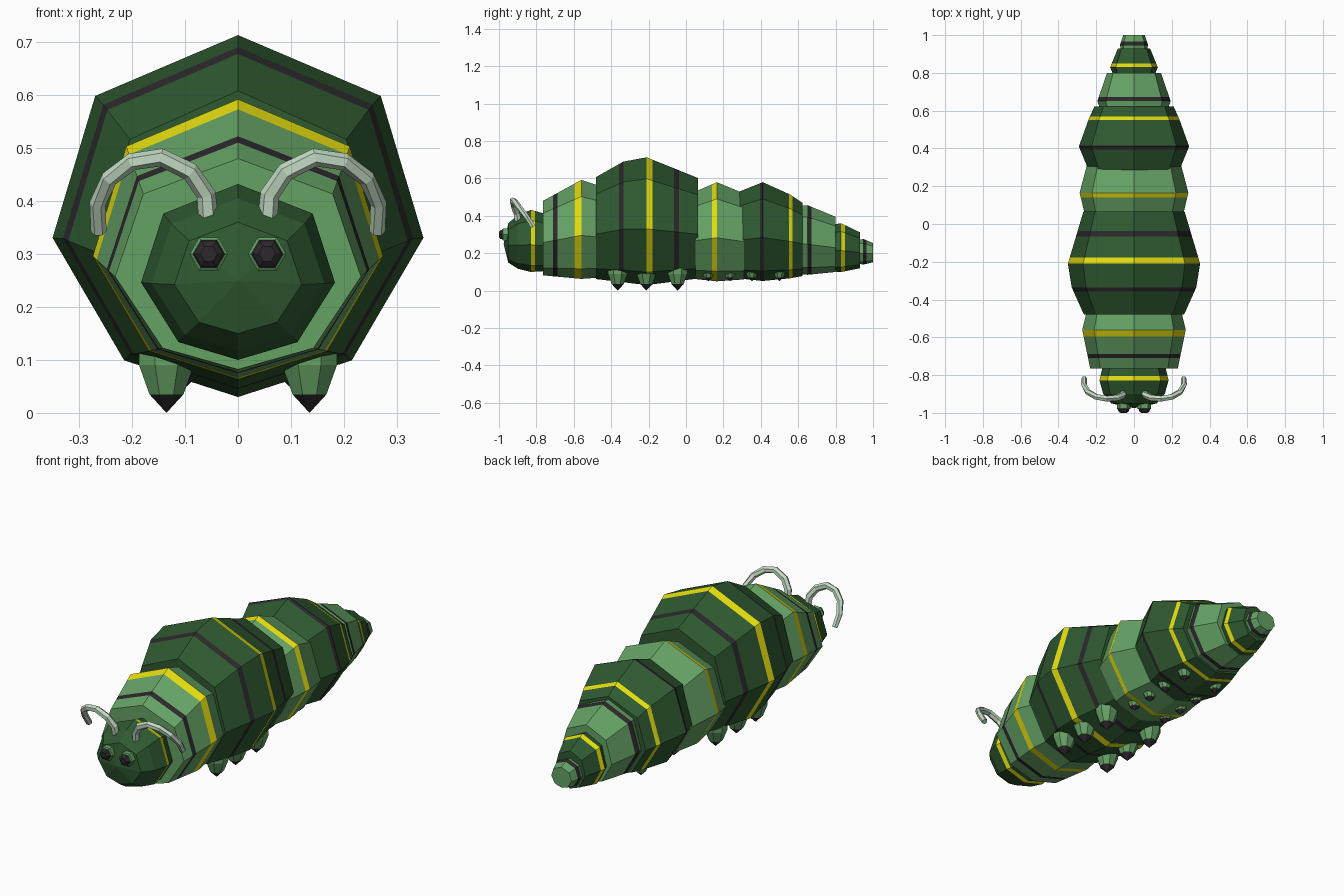
import bpy, bmesh, math
from mathutils import Vector

if "Cube" in bpy.data.objects:
    bpy.data.objects.remove(bpy.data.objects["Cube"])


def material(name, rgb):
    m = bpy.data.materials.new(name)
    m.diffuse_color = (*rgb, 1)
    m.use_nodes = True
    m.node_tree.nodes["Principled BSDF"].inputs["Base Color"].default_value = m.diffuse_color
    return m


DARK, LIGHT, YELLOW, BLACK, PALE = range(5)
MATS = [material("dark green", (0.028, 0.100, 0.030)),
        material("light green", (0.130, 0.360, 0.130)),
        material("yellow", (0.78, 0.72, 0.005)),
        material("charcoal", (0.024, 0.021, 0.024)),
        material("pale green", (0.56, 0.72, 0.56))]


def loft(name, rings, colours, cap_colours=None):
    """Skin a list of rings (a one-point ring closes to a tip); colours is one entry per band."""
    bm = bmesh.new()
    loops = [[bm.verts.new(p) for p in r] for r in rings]
    for a, b, c in zip(loops, loops[1:], colours):
        n = max(len(a), len(b))
        for i in range(n):
            j = (i + 1) % n
            if len(a) == 1:
                f = bm.faces.new((a[0], b[i], b[j]))
            elif len(b) == 1:
                f = bm.faces.new((a[i], b[0], a[j]))
            else:
                f = bm.faces.new((a[i], b[i], b[j], a[j]))
            f.material_index = c
    caps = cap_colours or (colours[0], colours[-1])
    for l, c in zip((loops[0], loops[-1]), caps):
        if len(l) > 1:
            bm.faces.new(l).material_index = c
    bmesh.ops.recalc_face_normals(bm, faces=bm.faces)
    me = bpy.data.meshes.new(name)
    bm.to_mesh(me)
    bm.free()
    for m in MATS:
        me.materials.append(m)
    ob = bpy.data.objects.new(name, me)
    bpy.context.collection.objects.link(ob)
    return ob


def body_ring(y, top, bot, w):
    """Eight-sided body section with a corner at top, bottom and each side."""
    if w == 0:
        return [(0, y, top)]
    cz = bot + 0.44 * (top - bot)
    up, dn = top - cz, cz - bot
    half = [(0, top), (0.77 * w, cz + 0.70 * up), (w, cz), (0.614 * w, cz - 0.77 * dn), (0, bot)]
    return [(x, y, z) for x, z in half] + [(-x, y, z) for x, z in half[3:0:-1]]


def segment(name, base, stations, stripes):
    """Body segment from (y, top, bottom, half width) stations, cut at stripe edges."""
    def sample(y):
        for a, b in zip(stations, stations[1:]):
            if a[0] <= y <= b[0]:
                t = (y - a[0]) / (b[0] - a[0])
                return [p + (q - p) * t for p, q in zip(a, b)]
    ys = sorted({s[0] for s in stations} | {e for s in stripes for e in s[:2]})
    cols = []
    for a, b in zip(ys, ys[1:]):
        mid = (a + b) / 2
        cols.append(next((c for lo, hi, c in stripes if lo < mid < hi), base))
    loft(name, [body_ring(*sample(y)) for y in ys], cols)


# Head and body segments, front to back
segment("head", DARK,
        [(-0.975, 0.25, 0.25, 0), (-0.95, 0.36, 0.15, 0.12), (-0.90, 0.405, 0.118, 0.163),
         (-0.828, 0.432, 0.10, 0.183), (-0.75, 0.41, 0.105, 0.165)],
        [(-0.828, -0.806, YELLOW)])
segment("neck_segment", LIGHT,
        [(-0.765, 0.48, 0.082, 0.232), (-0.56, 0.592, 0.063, 0.274), (-0.46, 0.56, 0.07, 0.25)],
        [(-0.71, -0.688, BLACK), (-0.595, -0.56, YELLOW)])
segment("large_segment", DARK,
        [(-0.48, 0.608, 0.062, 0.265), (-0.335, 0.69, 0.045, 0.33),
         (-0.21, 0.713, 0.03, 0.35), (0.065, 0.602, 0.065, 0.268)],
        [(-0.357, -0.335, BLACK), (-0.21, -0.178, YELLOW), (-0.065, -0.038, BLACK)])
segment("middle_segment", LIGHT,
        [(0.05, 0.53, 0.062, 0.26), (0.165, 0.58, 0.05, 0.288), (0.31, 0.52, 0.06, 0.25)],
        [(0.14, 0.165, YELLOW)])
segment("rear_segment", DARK,
        [(0.285, 0.53, 0.065, 0.24), (0.41, 0.58, 0.052, 0.292), (0.555, 0.515, 0.066, 0.24),
         (0.622, 0.47, 0.078, 0.21)],
        [(0.395, 0.415, BLACK), (0.55, 0.57, YELLOW)])
segment("taper_segment", LIGHT,
        [(0.61, 0.455, 0.087, 0.18), (0.65, 0.457, 0.085, 0.194), (0.80, 0.395, 0.10, 0.143)],
        [(0.65, 0.672, BLACK)])
segment("tail_segment", DARK,
        [(0.79, 0.355, 0.102, 0.11), (0.83, 0.36, 0.10, 0.126), (0.93, 0.312, 0.12, 0.085)],
        [(0.83, 0.85, YELLOW)])
segment("tail_tip", LIGHT,
        [(0.92, 0.272, 0.143, 0.07), (0.95, 0.276, 0.14, 0.074), (1.0, 0.255, 0.152, 0.057)],
        [(0.945, 0.965, BLACK)])


# Legs: light green stubs with charcoal points
def leg(name, x, y, base, r, h):
    profile = [(0, 0), (0.62, 0.28), (1.0, 0.72), (1.0, 0.95), (0.7, 1.2)]
    rings = []
    for k, t in profile:
        n = 1 if k == 0 else 8
        rings.append([(x + k * r * math.cos(math.tau * (i + 0.5) / n),
                       y + k * r * math.sin(math.tau * (i + 0.5) / n), base + h * t) if k
                      else (x, y, base) for i in range(n)])
    loft(name, rings, [BLACK, LIGHT, LIGHT, LIGHT])


def oval_ring(c, u, v, r, n):
    return [c + r * (u * math.cos(math.tau * i / n) + v * math.sin(math.tau * i / n))
            for i in range(n)]


HORN = [(0.055, -0.895, 0.355), (0.060, -0.905, 0.412), (0.090, -0.920, 0.455),
        (0.145, -0.925, 0.482), (0.200, -0.915, 0.474), (0.243, -0.890, 0.442),
        (0.265, -0.852, 0.395), (0.263, -0.818, 0.342)]

for side, s in (("left", 1), ("right", -1)):
    for i, y in enumerate((-0.365, -0.212, -0.045)):
        leg(f"front_leg_{side}_{i + 1}", s * 0.135, y, 0.0, 0.056, 0.125)
    for i, y in enumerate((0.12, 0.235, 0.352, 0.50)):
        leg(f"rear_leg_{side}_{i + 1}", s * 0.097, y, 0.05, 0.037, 0.075)

    # Curled feelers
    pts = [Vector((s * x, y, z)) for x, y, z in HORN]
    rings = []
    for i, p in enumerate(pts):
        d = (pts[min(i + 1, len(pts) - 1)] - pts[max(i - 1, 0)]).normalized()
        u = d.cross(Vector((0, 1, 0))).normalized()
        rings.append(oval_ring(p, u, d.cross(u), 0.019 - 0.0006 * i, 6))
    loft(f"feeler_{side}", rings, [PALE] * (len(pts) - 1))

    # Six-sided eyes: light rim around a charcoal dome
    X, Z = Vector((1, 0, 0)), Vector((0, 0, 1))
    prof = [(-0.93, 0.036), (-0.978, 0.036), (-0.982, 0.030), (-0.993, 0.026), (-1.0, 0.016)]
    loft(f"eye_{side}", [oval_ring(Vector((s * 0.055, y, 0.30)), X, Z, r, 6) for y, r in prof],
         [LIGHT, LIGHT, BLACK, BLACK])
